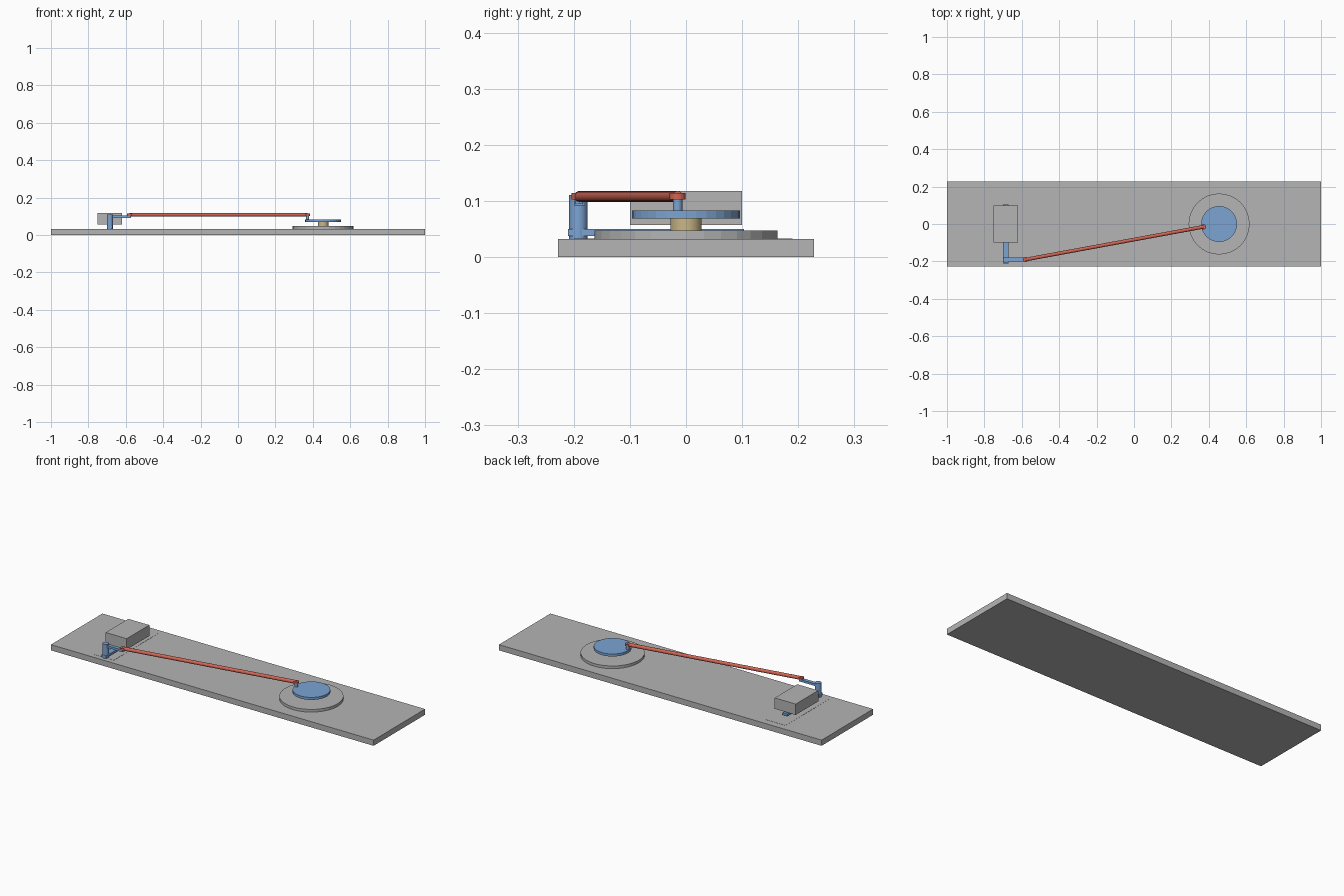
import bpy
import math
from mathutils import Vector

if "Cube" in bpy.data.objects:
    bpy.data.objects.remove(bpy.data.objects["Cube"])


def material(name, rgb):
    m = bpy.data.materials.new(name)
    m.diffuse_color = (*rgb, 1)
    m.use_nodes = True
    m.node_tree.nodes["Principled BSDF"].inputs["Base Color"].default_value = m.diffuse_color
    return m


GREY = material("grey", (0.46, 0.46, 0.46))
BLUE = material("blue", (0.20, 0.37, 0.65))
RED = material("red", (0.62, 0.13, 0.09))
TAN = material("tan", (0.58, 0.47, 0.24))


def box(name, lo, hi, mat):
    lo, hi = Vector(lo), Vector(hi)
    bpy.ops.mesh.primitive_cube_add(size=1, location=(lo + hi) / 2)
    ob = bpy.context.object
    ob.name = name
    ob.scale = hi - lo
    ob.data.materials.append(mat)
    return ob


def rod(name, start, end, radius, mat, sides=32):
    start, end = Vector(start), Vector(end)
    axis = end - start
    bpy.ops.mesh.primitive_cylinder_add(vertices=sides, radius=radius,
                                        depth=axis.length, location=(start + end) / 2)
    ob = bpy.context.object
    ob.name = name
    ob.rotation_euler = axis.to_track_quat('Z', 'Y').to_euler()
    ob.data.materials.append(mat)
    return ob


def disc(name, x, y, z0, z1, radius, mat, sides=32):
    return rod(name, (x, y, z0), (x, y, z1), radius, mat, sides)


# Base board and the thin plate beneath the slider
box("base_board", (-1, -0.228, 0), (1, 0.228, 0.032), GREY)
box("slide_plate", (-0.75, -0.2, 0.031), (-0.63, 0.19, 0.0328), GREY)

# Turntable: mounting ring, axle, crank wheel
WX = 0.455
disc("mounting_disc", WX, 0, 0.032, 0.047, 0.163, GREY)
disc("axle", WX, 0, 0.047, 0.069, 0.028, TAN)
disc("crank_wheel", WX, 0, 0.069, 0.083, 0.096, BLUE)

# Guide block and rocker: bar, post, arm
box("guide_block", (-0.75, -0.1, 0.057), (-0.62, 0.1, 0.118), GREY)
box("rocker_bar", (-0.7, -0.21, 0.038), (-0.67, 0.103, 0.050), BLUE)
disc("rocker_post", -0.685, -0.192, 0.032, 0.111, 0.0165, BLUE)
box("rocker_arm", (-0.685, -0.2, 0.092), (-0.575, -0.18, 0.104), BLUE)

# Connecting rod with a pin and an eye at each end
ENDS = {"crank": (0.372, -0.015, 0.083), "rocker": (-0.58, -0.19, 0.095)}
for label, (x, y, z) in ENDS.items():
    disc(label + "_pin", x, y, z, 0.112, 0.0085, BLUE, 16)
    disc(label + "_rod_eye", x, y, 0.103, 0.114, 0.014, RED, 16)
(ax, ay, _), (bx, by, _) = ENDS.values()
rod("connecting_rod", (ax, ay, 0.108), (bx, by, 0.108), 0.0098, RED, 16)

# Smooth the narrow round parts, keeping rims sharp
for ob in bpy.data.objects:
    ob.select_set("rod" in ob.name or "pin" in ob.name or ob.name in ("axle", "rocker_post"))
bpy.ops.object.shade_smooth_by_angle(angle=math.radians(30))
